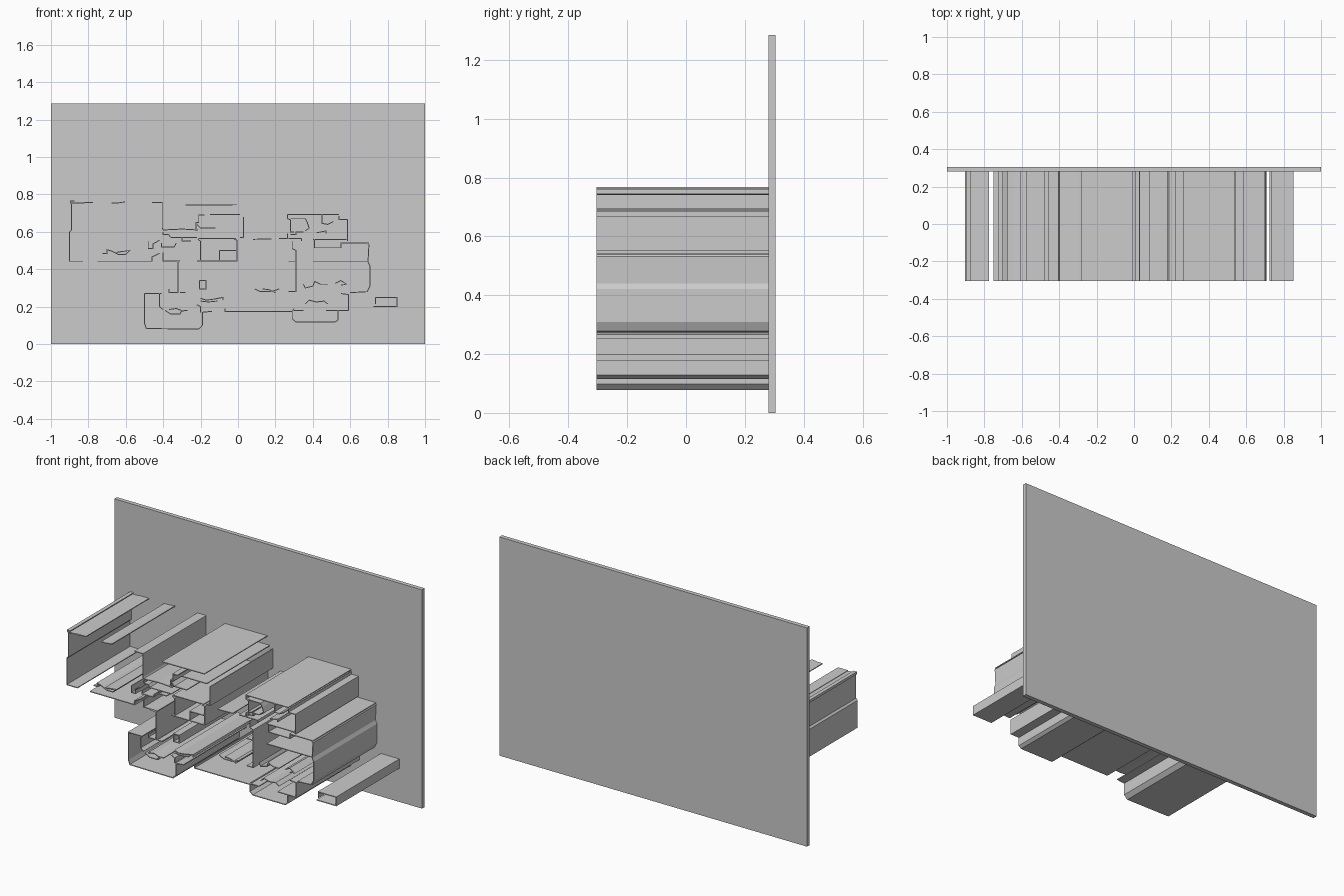
import bpy, bmesh
from mathutils import Vector

FRONT, BACK, THICK = -0.305, 0.28, 0.005


def ribbon(name, pts, closed=False):
    """Thin wall: a path in the x-z plane, mitred to a thickness and extruded in y."""
    p = [Vector(q) for q in pts]
    n = len(p)
    left, right = [], []
    for i in range(n):
        a = p[i - 1] if i > 0 or closed else None
        b = p[(i + 1) % n] if i < n - 1 or closed else None
        dirs = []
        if a is not None:
            dirs.append((p[i] - a).normalized())
        if b is not None:
            dirs.append((b - p[i]).normalized())
        norms = [Vector((-d.y, d.x)) for d in dirs]
        m = sum(norms, Vector((0, 0)))
        m = m.normalized() if m.length > 0.1 else norms[0]
        off = m * (THICK / 2 / max(m.dot(norms[0]), 0.5))
        left.append(p[i] + off)
        right.append(p[i] - off)
    bm = bmesh.new()
    rings = [[bm.verts.new((q.x, y, q.y)) for q in (left[i], right[i])
              for y in (FRONT, BACK)] for i in range(n)]
    order = (0, 1, 3, 2)
    for i in range(n if closed else n - 1):
        r, s = rings[i], rings[(i + 1) % n]
        for k in range(4):
            u, v = order[k], order[(k + 1) % 4]
            bm.faces.new((r[u], r[v], s[v], s[u]))
    if not closed:
        for r in (rings[0], rings[-1]):
            bm.faces.new([r[k] for k in order])
    bmesh.ops.recalc_face_normals(bm, faces=bm.faces)
    mesh = bpy.data.meshes.new(name)
    bm.to_mesh(mesh)
    bm.free()
    bpy.context.collection.objects.link(bpy.data.objects.new(name, mesh))


# Back panel
bpy.ops.mesh.primitive_cube_add(size=1, location=(0, 0.2925, 0.6425))
panel = bpy.context.object
panel.name = "back_panel"
panel.scale = (2, 0.025, 1.285)

# Upper left room
for path in (
    [(-.775, .758), (-.84, .758)],
    [(-.82, .755), (-.895, .755), (-.895, .765), (-.875, .765)],
    [(-.89, .755), (-.89, .61), (-.90, .60), (-.90, .443), (-.83, .443)],
    [(-.675, .755), (-.64, .755), (-.605, .76)],
    [(-.46, .757), (-.405, .757), (-.405, .62), (-.40, .61)],
    [(-.75, .443), (-.46, .443), (-.46, .465), (-.42, .485)],
    [(-.48, .55), (-.48, .51), (-.455, .51), (-.455, .535), (-.42, .555)],
    [(-.725, .485), (-.70, .485), (-.70, .505), (-.67, .495), (-.64, .48),
     (-.60, .48), (-.58, .50), (-.62, .495), (-.65, .49)],
):
    ribbon("upper_left_room_wall", path)

# Entry and hall
for path in (
    [(-.40, .61), (-.30, .615), (-.215, .61)],
    [(-.40, .60), (-.40, .585), (-.37, .585), (-.36, .57), (-.22, .57)],
    [(-.30, .57), (-.30, .55), (-.25, .55)],
    [(-.41, .54), (-.41, .52), (-.34, .52), (-.33, .54)],
    [(-.40, .49), (-.40, .445), (-.31, .445)],
    [(-.37, .295), (-.37, .275), (-.32, .275), (-.32, .44), (-.36, .44)],
    [(-.22, .445), (-.005, .445), (-.005, .555), (-.02, .56)],
    [(-.20, .445), (-.20, .55), (-.215, .56)],
    [(-.10, .45), (-.10, .50), (-.01, .50)],
):
    ribbon("hall_wall", path)

# Upper middle room and its roof line
for path in (
    [(-.28, .743), (-.20, .743), (-.005, .745)],
    [(-.225, .61), (-.225, .65), (-.21, .65), (-.21, .69), (-.18, .69)],
    [(-.15, .692), (.01, .692)],
    [(.03, .68), (.03, .57), (.01, .57)],
    [(-.22, .64), (-.20, .62), (-.12, .62)],
    [(-.21, .565), (-.01, .565)],
    [(.08, .56), (.18, .563)],
    [(.22, .565), (.265, .565), (.265, .59)],
):
    ribbon("upper_middle_room_wall", path)

# Upper right rooms
for path in (
    [(.30, .60), (.28, .60), (.28, .665), (.265, .67), (.265, .693), (.54, .693)],
    [(.54, .685), (.54, .665), (.585, .665), (.585, .55)],
    [(.28, .67), (.36, .67), (.37, .65), (.38, .62), (.36, .605)],
    [(.45, .69), (.45, .645), (.48, .64), (.51, .655)],
    [(.28, .585), (.31, .585), (.31, .60), (.35, .60)],
    [(.42, .595), (.47, .605), (.47, .59)],
    [(.27, .565), (.34, .565), (.34, .55)],
    [(.40, .56), (.58, .56)],
    [(.41, .56), (.41, .515), (.55, .515), (.55, .54), (.70, .54)],
):
    ribbon("upper_right_room_wall", path)

# Right room
for path in (
    [(.69, .54), (.70, .53), (.695, .44), (.705, .42), (.705, .31),
     (.69, .28), (.60, .275)],
    [(.40, .443), (.69, .443)],
    [(.27, .44), (.31, .44), (.31, .28), (.27, .28)],
    [(.29, .55), (.29, .51), (.31, .50), (.31, .44)],
    [(.35, .32), (.36, .30), (.40, .31), (.41, .335), (.44, .32), (.48, .32)],
    [(.52, .325), (.55, .34), (.58, .32), (.55, .315)],
    [(.36, .215), (.38, .235), (.42, .225), (.46, .23), (.48, .215)],
    [(.55, .27), (.59, .265), (.59, .18), (.53, .18)],
):
    ribbon("right_room_wall", path)

# Lower rooms and front wall
for path in (
    [(-.41, .27), (-.50, .27), (-.50, .11), (-.49, .083), (-.21, .08),
     (-.19, .10), (-.19, .17), (-.14, .175)],
    [(-.31, .275), (-.28, .275)],
    [(-.42, .27), (-.42, .20), (-.40, .185)],
    [(-.39, .18), (-.36, .16), (-.31, .16), (-.30, .18), (-.27, .18)],
    [(-.37, .185), (-.33, .19), (-.29, .175)],
    [(-.20, .17), (-.20, .20), (-.22, .21)],
    [(-.20, .245), (-.17, .235), (-.13, .24), (-.08, .25), (-.08, .235)],
    [(-.20, .23), (-.16, .225), (-.11, .23)],
    [(-.07, .19), (-.07, .175), (.29, .175), (.30, .19)],
    [(.09, .295), (.12, .28), (.18, .28), (.22, .295)],
    [(.13, .295), (.17, .29), (.20, .275)],
    [(.35, .18), (.29, .18), (.29, .135), (.31, .118), (.52, .118),
     (.535, .13), (.535, .18), (.47, .18)],
):
    ribbon("lower_room_wall", path)

# Closed shafts
ribbon("small_shaft", [(-.205, .295), (-.17, .295), (-.17, .34), (-.205, .34)], True)
ribbon("side_box", [(.725, .20), (.85, .20), (.85, .25), (.735, .25), (.735, .215)])
